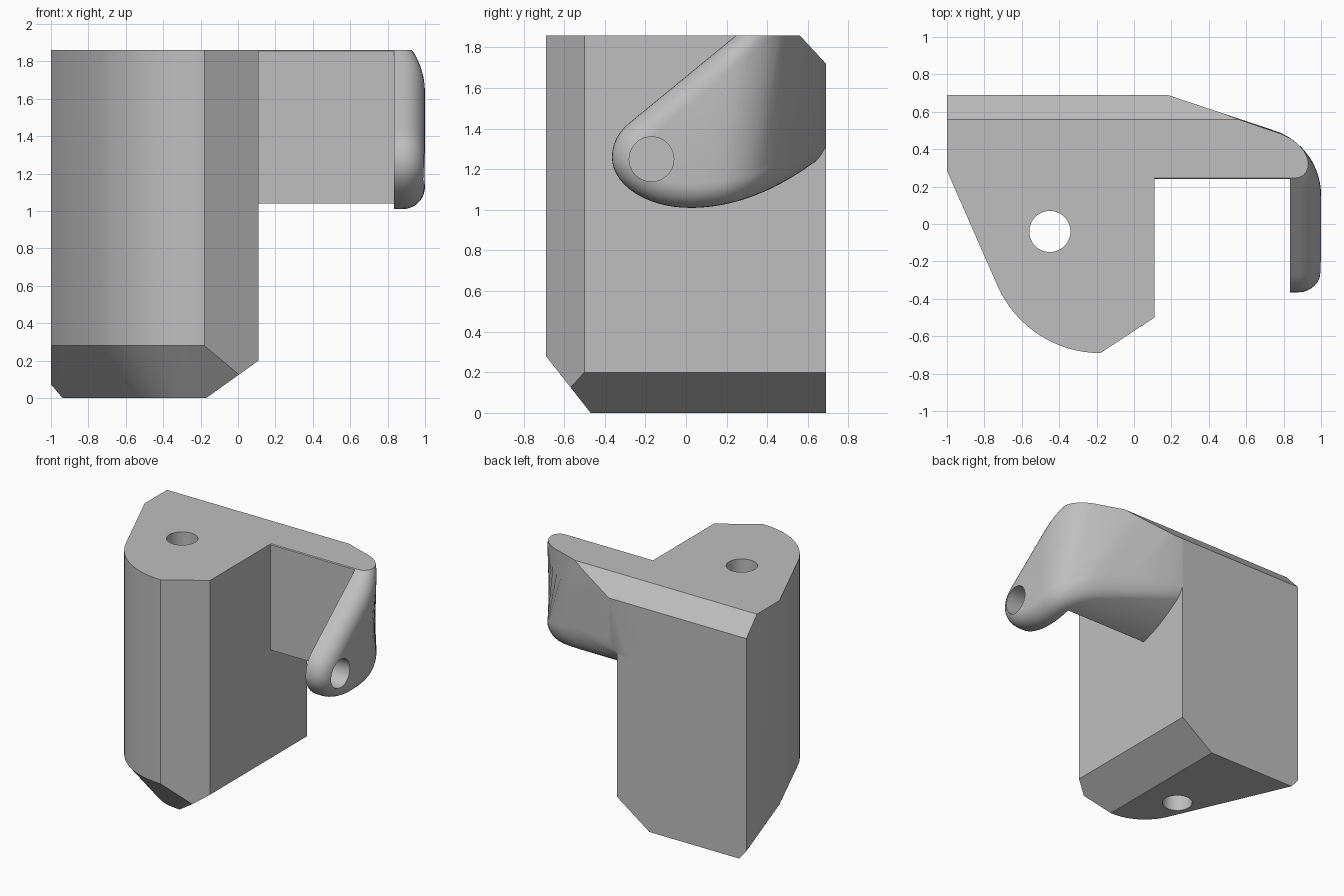
import bpy, bmesh, math
from mathutils import Vector

cube = bpy.data.objects.get("Cube")
if cube:
    bpy.data.objects.remove(cube, do_unlink=True)

grey = bpy.data.materials.new("plain_grey")
grey.use_nodes = True
colour = (0.52, 0.52, 0.52, 1)
grey.diffuse_color = colour
grey.node_tree.nodes["Principled BSDF"].inputs["Base Color"].default_value = colour

TOP, BACK = 1.86, 0.69


def slice_off(bm, point, normal):
    """Cut away everything beyond a plane and close the cut."""
    bmesh.ops.bisect_plane(bm, geom=bm.verts[:] + bm.edges[:] + bm.faces[:], dist=1e-5,
                           plane_co=point, plane_no=Vector(normal).normalized(),
                           clear_outer=True)
    bmesh.ops.holes_fill(bm, edges=[e for e in bm.edges if e.is_boundary], sides=0)


def finish(bm, name):
    bmesh.ops.recalc_face_normals(bm, faces=bm.faces[:])
    mesh = bpy.data.meshes.new(name)
    bm.to_mesh(mesh)
    bm.free()
    mesh.materials.append(grey)
    obj = bpy.data.objects.new(name, mesh)
    bpy.context.collection.objects.link(obj)
    return obj


def drill(obj, centre, radius, depth, rotation=(0, 0, 0)):
    """Bore a round hole, then smooth the curved faces."""
    bpy.ops.mesh.primitive_cylinder_add(vertices=48, radius=radius, depth=depth,
                                        location=centre, rotation=rotation)
    cutter = bpy.context.object
    cutter.hide_render = True
    cutter.data.materials.append(grey)
    mod = obj.modifiers.new("hole", 'BOOLEAN')
    mod.operation, mod.solver, mod.object = 'DIFFERENCE', 'EXACT', cutter
    bpy.ops.object.select_all(action='DESELECT')
    obj.select_set(True)
    bpy.context.view_layer.objects.active = obj
    bpy.ops.object.modifier_apply(modifier=mod.name)
    bpy.data.objects.remove(cutter, do_unlink=True)
    bpy.ops.object.shade_smooth_by_angle(angle=math.radians(25))


# Body: upright prism with a rounded front
arc = []
for i in range(17):
    a = math.radians(203.6 + 66.4 * i / 16)
    arc.append(Vector((-0.18 + 0.6 * math.cos(a), -0.09 + 0.6 * math.sin(a), 0)))
front = [Vector((-1, 0.285, 0))] + arc
outline = front + [Vector((0.11, -0.5, 0)), Vector((0.11, BACK, 0)), Vector((-1, BACK, 0))]
bm = bmesh.new()
base = bm.faces.new([bm.verts.new(p) for p in outline])
lift = bmesh.ops.extrude_face_region(bm, geom=[base])
bmesh.ops.translate(bm, vec=(0, 0, TOP),
                    verts=[v for v in lift["geom"] if isinstance(v, bmesh.types.BMVert)])

# Body chamfers: bottom front, bottom side, top back
edges = list(zip(front, front[1:])) + [(arc[-1], arc[-1] + Vector((1, 0, 0)))]
for p, q in edges:
    d = (q - p).normalized()
    slice_off(bm, (p.x, p.y, 0.28), (d.y * 0.28, -d.x * 0.28, -0.22))
slice_off(bm, (0.11, 0, 0.2), (0.2, 0, -0.28))
slice_off(bm, (0, 0.56, TOP), (0, 0.14, 0.13))
body = finish(bm, "body")
drill(body, (-0.45, -0.04, 1), 0.11, 3)


# Arm: side profile and plan curve
def lower(y):
    if y < 0.02:
        return 1.26 - 0.25 * math.sqrt(max(0, 1 - ((y - 0.02) / 0.385) ** 2))
    return 1.01 + 0.6 * (y - 0.02) ** 2


def upper(y):
    if y < -0.29:
        return 1.26 + math.sqrt(max(0, 0.042 - (y + 0.16) ** 2))
    return 1.42 + 0.82 * (y + 0.29)


def outer(y):
    """Outer x of the arm and the x part of its normal."""
    if y < 0.154:
        return 1, 1
    if y < 0.5:
        w = math.sqrt(0.365 ** 2 - (y - 0.154) ** 2)
        return 0.635 + w, w / 0.365
    return 0.75 - 3 * (y - 0.5), 0.316


ys = [-0.365 + 0.39 * (1 - math.cos(math.pi / 2 * i / 14)) for i in range(1, 15)]
ys += [0.025 + (BACK - 0.025) * i / 24 for i in range(1, 25)]
ys = sorted(ys + [0.2399, 0.2401])
n = len(ys)
profile = [Vector((y, lower(y))) for y in reversed(ys)] + [Vector((-0.365, 1.26))]
profile += [Vector((y, upper(y))) for y in ys]


def inset(i, amount):
    if i in (0, 2 * n):
        return profile[i] + Vector((0, amount if i == 0 else -amount))
    d = (profile[i + 1] - profile[i - 1]).normalized()
    return profile[i] + amount * Vector((d.y, -d.x)) * (1 if d.y * (0.3 - profile[i].x) - d.x * (1.4 - profile[i].y) > 0 else -1)


# Arm: loft from the inner face through the rounded edge
R, STEPS = 0.12, 8
bm = bmesh.new()


def inner(y):
    return 0.835 if y < 0.24 else -0.15


rings = [[bm.verts.new((inner(p.x), p.x, p.y)) for p in profile]]
for k in range(STEPS + 1):
    a = math.pi / 2 * k / STEPS
    ring = []
    for i in range(2 * n + 1):
        p = inset(i, R * (1 - math.cos(a)))
        x, nx = outer(p.x)
        x -= R * (1 - math.sin(a)) * min(1 / nx, 2)
        ring.append(bm.verts.new((max(x, inner(profile[i].x) + 0.001), p.x, p.y)))
    rings.append(ring)
for r, s in zip(rings, rings[1:]):
    for i in range(2 * n):
        bm.faces.new((r[i], r[i + 1], s[i + 1], s[i]))
for r in (rings[0], rings[-1]):
    bm.faces.new((r[n - 1], r[n], r[n + 1]))
    for j in range(1, n):
        bm.faces.new((r[n - j], r[n + j], r[n + j + 1], r[n - j - 1]))
bm.faces.new([r[0] for r in rings] + [r[-1] for r in reversed(rings)])
slice_off(bm, (0, 0, TOP), (0, 0, 1))
slice_off(bm, (0, 0.56, TOP), (0, 0.14, 0.13))
arm = finish(bm, "curved_arm")
drill(arm, (0.9, -0.17, 1.25), 0.11, 0.6, (0, math.pi / 2, 0))
